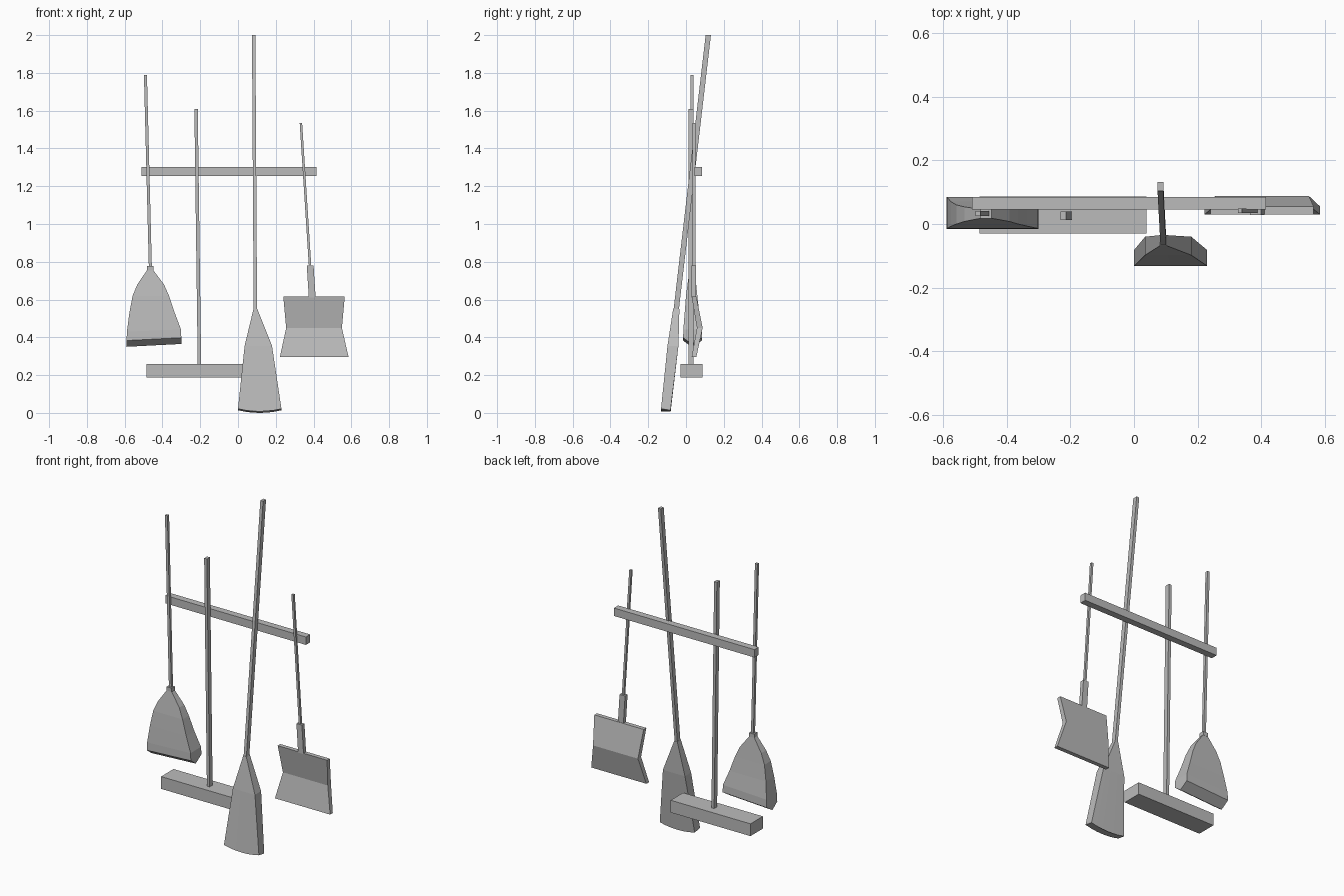
import bpy

cube = bpy.data.objects.get("Cube")
if cube:
    bpy.data.objects.remove(cube, do_unlink=True)

gray = bpy.data.materials.new("plain gray")
gray.use_nodes = True
color = (0.5, 0.5, 0.5, 1)
gray.diffuse_color = color
gray.node_tree.nodes["Principled BSDF"].inputs["Base Color"].default_value = color


def ring(x0, x1, y0, y1, z, columns=2, tilt=0, sag=0, drop=0):
    """Flat loop: front edge left to right, then back edge right to left.
    tilt raises the x1 end, sag lowers the middle, drop lowers the back."""
    front, back = [], []
    for i in range(columns):
        t = i / (columns - 1)
        x = x0 + (x1 - x0) * t
        h = z + tilt * t - sag * 4 * t * (1 - t)
        front.append((x, y0, h))
        back.append((x, y1, h - drop))
    return front + back[::-1]


def loft(name, rings):
    """Skin a stack of loops, listed from bottom to top."""
    n = len(rings[0])
    verts = [p for r in rings for p in r]
    faces = [tuple(range(n))[::-1], tuple(range(len(verts) - n, len(verts)))]
    for k in range(len(rings) - 1):
        a = k * n
        for i in range(n):
            j = (i + 1) % n
            faces.append((a + i, a + j, a + n + j, a + n + i))
    mesh = bpy.data.meshes.new(name)
    mesh.from_pydata(verts, [], faces)
    mesh.materials.append(gray)
    obj = bpy.data.objects.new(name, mesh)
    bpy.context.collection.objects.link(obj)
    return obj


def bar(name, bottom, top, w, d):
    """Straight square rod between two centre points."""
    loft(name, [ring(x - w / 2, x + w / 2, y - d / 2, y + d / 2, z)
                for x, y, z in (bottom, top)])


# Wall rail
loft("wall_rail", [ring(-0.51, 0.415, 0.045, 0.085, z) for z in (1.255, 1.302)])

# Push broom
loft("push_broom_head", [ring(-0.485, 0.04, -0.03, 0.087, z) for z in (0.187, 0.26)])
bar("push_broom_handle", (-0.204, 0.026, 0.25), (-0.222, 0.026, 1.61), 0.018, 0.028)

# Hanging broom with a wedge-shaped lower edge
loft("hanging_broom_bristles", [
    ring(-0.59, -0.30, 0.028, 0.034, 0.35, tilt=0.015),
    ring(-0.59, -0.30, -0.015, 0.085, 0.383, tilt=0.015),
    ring(-0.588, -0.302, -0.014, 0.084, 0.43, tilt=0.012),
    ring(-0.575, -0.335, -0.007, 0.070, 0.53),
    ring(-0.558, -0.365, 0.000, 0.060, 0.62),
    ring(-0.533, -0.392, 0.008, 0.054, 0.68),
    ring(-0.482, -0.448, 0.018, 0.046, 0.755),
])
loft("hanging_broom_collar", [ring(-0.482, -0.448, 0.017, 0.047, z) for z in (0.755, 0.777)])
bar("hanging_broom_handle", (-0.464, 0.033, 0.77), (-0.49, 0.033, 1.79), 0.016, 0.016)

# Leaning broom
loft("leaning_broom_bristles", [
    ring(0.0, 0.23, -0.132, -0.082, 0.022, columns=7, sag=0.014, drop=0.008),
    ring(0.035, 0.18, -0.098, -0.040, 0.355, columns=7),
    ring(0.082, 0.102, -0.068, -0.035, 0.55, columns=7),
])
bar("leaning_broom_handle", (0.092, -0.052, 0.545), (0.083, 0.118, 2.0), 0.018, 0.028)

# Dustpan, creased backward across its middle
loft("dustpan_plate", [
    ring(0.222, 0.585, 0.030, 0.055, 0.297),
    ring(0.255, 0.55, 0.058, 0.088, 0.45),
    ring(0.24, 0.565, 0.030, 0.055, 0.615),
])
bar("dustpan_socket", (0.393, 0.041, 0.61), (0.382, 0.041, 0.78), 0.036, 0.024)
bar("dustpan_handle", (0.382, 0.042, 0.77), (0.333, 0.042, 1.535), 0.013, 0.014)
